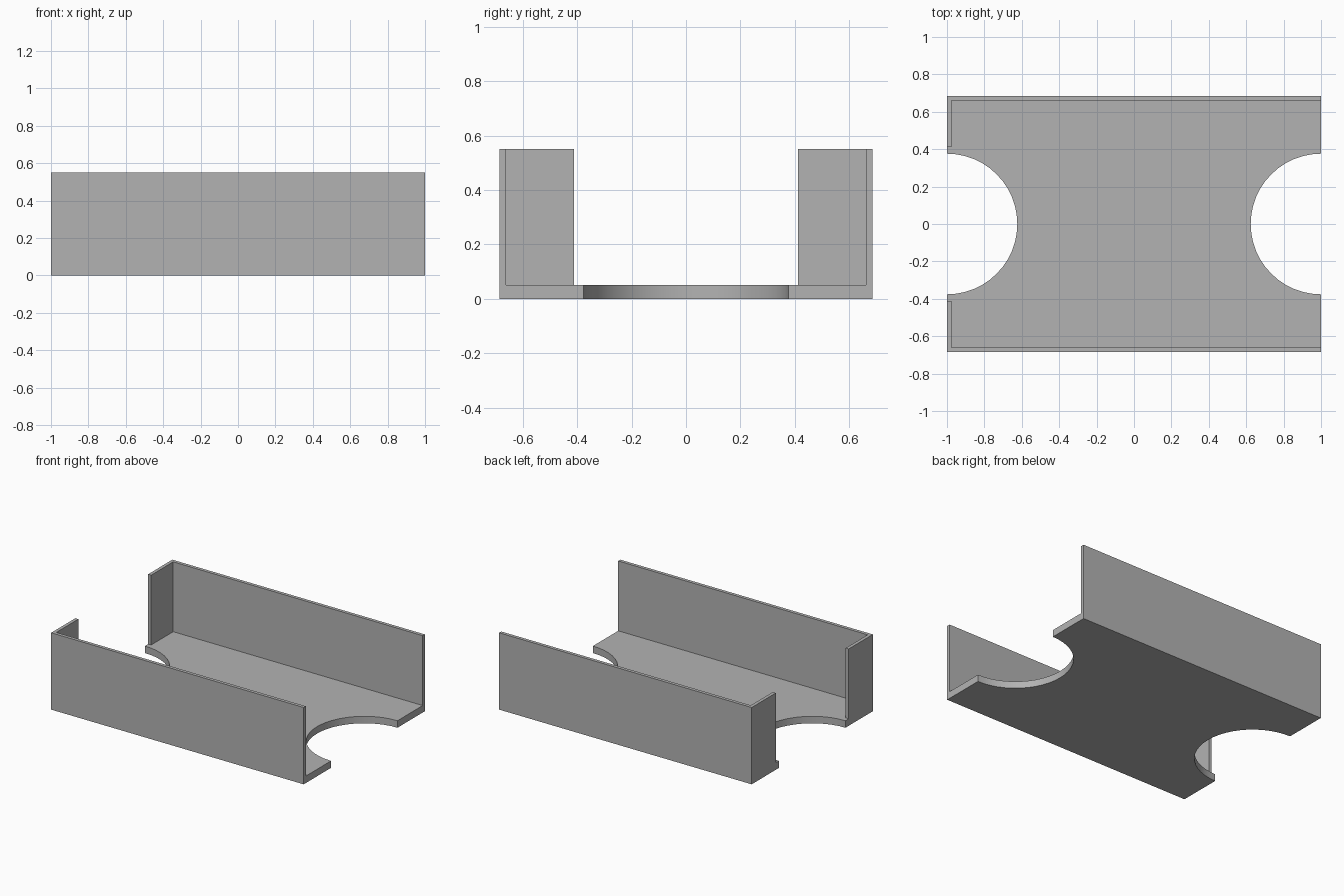
import bpy
import math

if "Cube" in bpy.data.objects:
    bpy.data.objects.remove(bpy.data.objects["Cube"], do_unlink=True)

HALF_X, HALF_Y, HEIGHT = 1.0, 0.685, 0.55
WALL, FLOOR = 0.024, 0.05
GAP, RADIUS = 0.412, 0.376

grey = bpy.data.materials.new("plain grey")
grey.use_nodes = True
colour = (0.45, 0.45, 0.45, 1)
grey.diffuse_color = colour
grey.node_tree.nodes["Principled BSDF"].inputs["Base Color"].default_value = colour


def box(name, low, high):
    centre = [(a + b) / 2 for a, b in zip(low, high)]
    bpy.ops.mesh.primitive_cube_add(size=1, location=centre)
    ob = bpy.context.object
    ob.name = name
    ob.scale = [b - a for a, b in zip(low, high)]
    bpy.ops.object.transform_apply(location=True, rotation=True, scale=True)
    ob.data.materials.append(grey)
    return ob


def disc(name, x):
    bpy.ops.mesh.primitive_cylinder_add(vertices=48, radius=RADIUS, depth=1, location=(x, 0, 0))
    ob = bpy.context.object
    ob.name = name
    ob.data.materials.append(grey)
    return ob


# Solid block that the tray is carved from
tray = box("tray", (-HALF_X, -HALF_Y, 0), (HALF_X, HALF_Y, HEIGHT))

# Inner space open at the left end, gap between the end flaps, thumb notches
cutters = [
    box("inner_space", (-HALF_X + WALL, -HALF_Y + WALL, FLOOR), (1.2, HALF_Y - WALL, 1)),
    box("flap_gap", (-1.2, -GAP, FLOOR), (-0.9, GAP, 1)),
    disc("right_notch", -HALF_X),
    disc("left_notch", HALF_X),
]
for cutter in cutters:
    cutter.hide_render = True
    bpy.context.view_layer.objects.active = tray
    cut = tray.modifiers.new(cutter.name, "BOOLEAN")
    cut.operation = "DIFFERENCE"
    cut.solver = "EXACT"
    cut.object = cutter
    bpy.ops.object.modifier_apply(modifier=cut.name)
    bpy.data.objects.remove(cutter, do_unlink=True)

# Smooth notch curves with crisp edges elsewhere
bpy.ops.object.select_all(action="DESELECT")
tray.select_set(True)
bpy.context.view_layer.objects.active = tray
bpy.ops.object.shade_smooth_by_angle(angle=math.radians(30))
